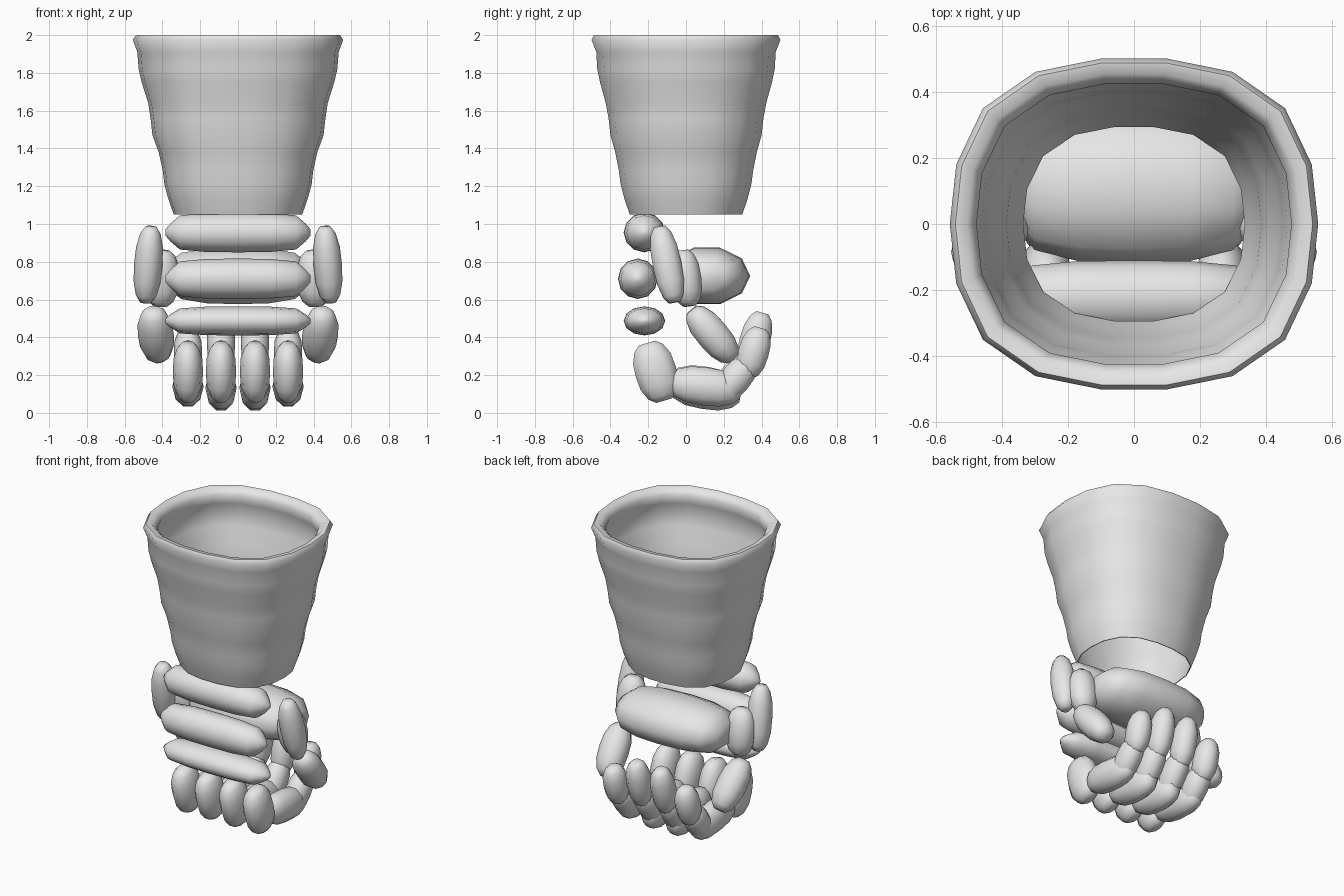
import bpy, bmesh, math
from mathutils import Vector

if "Cube" in bpy.data.objects:
    bpy.data.objects.remove(bpy.data.objects["Cube"])

grey = bpy.data.materials.new("plain_grey")
grey.diffuse_color = (0.8, 0.8, 0.8, 1)
grey.use_nodes = True
grey.node_tree.nodes["Principled BSDF"].inputs["Base Color"].default_value = grey.diffuse_color

# Stations along a segment: (position 0..1, radius factor)
ROUND = [(0, .4), (.09, .72), (.27, .95), (.5, 1), (.73, .95), (.91, .72), (1, .4)]
BAR = [(0, .15), (.035, .45), (.1, .86), (.28, .98), (.5, 1), (.72, .98), (.9, .86), (.965, .45), (1, .15)]
BLOCK = [(0, .45), (.1, .82), (.28, .97), (.5, 1), (.72, .97), (.9, .82), (1, .45)]


def finish(name, bm, angle):
    bmesh.ops.recalc_face_normals(bm, faces=bm.faces)
    me = bpy.data.meshes.new(name)
    bm.to_mesh(me)
    bm.free()
    ob = bpy.data.objects.new(name, me)
    bpy.context.collection.objects.link(ob)
    me.materials.append(grey)
    bpy.ops.object.select_all(action='DESELECT')
    ob.select_set(True)
    bpy.context.view_layer.objects.active = ob
    bpy.ops.object.shade_smooth_by_angle(angle=math.radians(angle))
    return ob


def bridge(bm, rings):
    for r, s in zip(rings, rings[1:]):
        n = len(r)
        for i in range(n):
            bm.faces.new((r[i], r[(i + 1) % n], s[(i + 1) % n], s[i]))


def segment(name, a, b, ru, rv, profile=ROUND, sides=10):
    """Rounded segment from a to b, with half widths ru and rv across."""
    a, b = Vector(a), Vector(b)
    d = (b - a).normalized()
    ref = Vector((0, 1, 0)) if abs(d.x) > .9 else Vector((1, 0, 0))
    u = (ref - d * ref.dot(d)).normalized()
    v = d.cross(u)
    bm = bmesh.new()
    rings = []
    for t, f in profile:
        c = a.lerp(b, t)
        rings.append([bm.verts.new(c + u * ru * f * math.cos(w) + v * rv * f * math.sin(w))
                      for w in (2 * math.pi * i / sides for i in range(sides))])
    bridge(bm, rings)
    bm.faces.new(rings[0])
    bm.faces.new(rings[-1])
    return finish(name, bm, 60)


# Cuff: rippled flared tube with a rolled rim and a thin wall
quarter = [(1, 0), (.965, .36), (.82, .70), (.535, .92), (.18, 1)]
outline = (quarter + [(-x, y) for x, y in reversed(quarter)]
           + [(-x, -y) for x, y in quarter[1:]] + [(x, -y) for x, y in reversed(quarter[1:])])
outer = [(.34, .298, 1.05), (.368, .325, 1.13), (.39, .346, 1.21), (.398, .355, 1.28),
         (.42, .375, 1.38), (.453, .40, 1.47), (.463, .41, 1.56), (.475, .425, 1.64),
         (.51, .455, 1.75), (.526, .47, 1.82), (.533, .475, 1.91), (.557, .50, 1.975)]
rim = [(.54, .487, 2.0), (.505, .453, 1.995), (.476, .424, 1.96), (.49, .44, 1.9)]
inner = [(x - .012, y - .012, z) for x, y, z in reversed(outer[1:-2])] + [(.335, .293, 1.05)]
bm = bmesh.new()
rings = [[bm.verts.new((px * x, py * y, z)) for px, py in outline] for x, y, z in outer + rim + inner]
bridge(bm, rings + [rings[0]])
finish("cuff", bm, 60)

# Back-of-hand bars
for i, (y, z, ry, rz) in enumerate([(-.22, .955, .11, .105), (-.255, .71, .105, .107), (-.22, .487, .11, .077)]):
    segment(f"hand_bar_{i + 1}", (-.385, y, z), (.385, y, z), ry, rz, BAR, 12)

# Palm block
segment("palm", (-.375, .11, .725), (.375, .11, .725), .23, .157, BLOCK, 10)

# Both sides: guard plate, joint and lower thumb piece
for s, side in ((1, "right"), (-1, "left")):
    segment("side_guard_" + side, (s * .46, -.14, .985), (s * .49, -.06, .585), .075, .08)
    segment("side_joint_" + side, (s * .40, -.02, .86), (s * .41, .02, .565), .095, .085)
    segment("thumb_" + side, (s * .45, .03, .545), (s * .42, .25, .285), .095, .09)

# Curled fingers, each a chain of four segments in the side plane (y, z)
for s, side in ((1, "right"), (-1, "left")):
    for x, kind, lift in ((.09, "inner", 0), (.265, "outer", 1)):
        chain = [("knuckle", (-.205, .37), (-.115, .065), .08, .115),
                 ("middle", (-.09, .165), (.29, .10 + .015 * lift), .083, .118 - .012 * lift),
                 ("bend", (.18, .08), (.345, .31 - .03 * lift), .075, .085),
                 ("tip", (.32, .22 - .03 * lift), (.405 - .01 * lift, .53 - .08 * lift), .075, .085)]
        for part, (y0, z0), (y1, z1), ru, rv in chain:
            segment(f"{kind}_finger_{part}_{side}", (s * x, y0, z0), (s * x, y1, z1), ru, rv)
